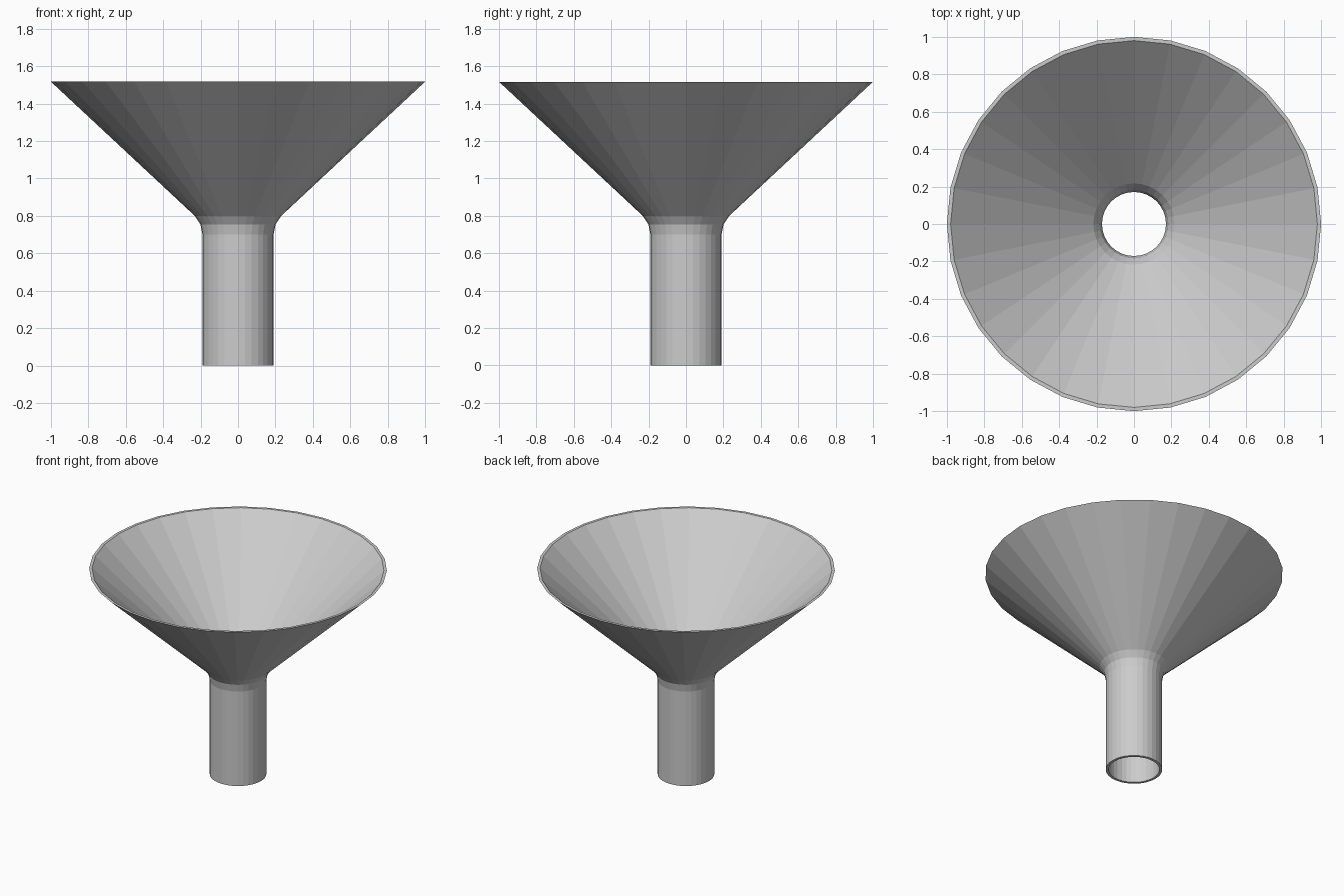
import bpy, bmesh
from math import sin, cos, pi

if "Cube" in bpy.data.objects:
    bpy.data.objects.remove(bpy.data.objects["Cube"])

SIDES = 32

# closed wall cross-section (radius, height): outside going up, then inside going down
profile = [
    (0.19, 0.0), (0.19, 0.70), (0.201, 0.755), (0.231, 0.80), (1.0, 1.517),
    (0.98, 1.517), (0.217, 0.812), (0.183, 0.762), (0.171, 0.705), (0.171, 0.0),
]

# funnel: revolve the wall around z
bm = bmesh.new()
rings = [[bm.verts.new((r * cos(2 * pi * i / SIDES), r * sin(2 * pi * i / SIDES), z))
          for i in range(SIDES)] for r, z in profile]
for k, ring in enumerate(rings):
    nxt = rings[(k + 1) % len(rings)]
    for i in range(SIDES):
        j = (i + 1) % SIDES
        bm.faces.new((ring[i], ring[j], nxt[j], nxt[i]))
bmesh.ops.recalc_face_normals(bm, faces=bm.faces)
mesh = bpy.data.meshes.new("funnel")
bm.to_mesh(mesh)
bm.free()
funnel = bpy.data.objects.new("funnel", mesh)
bpy.context.collection.objects.link(funnel)
